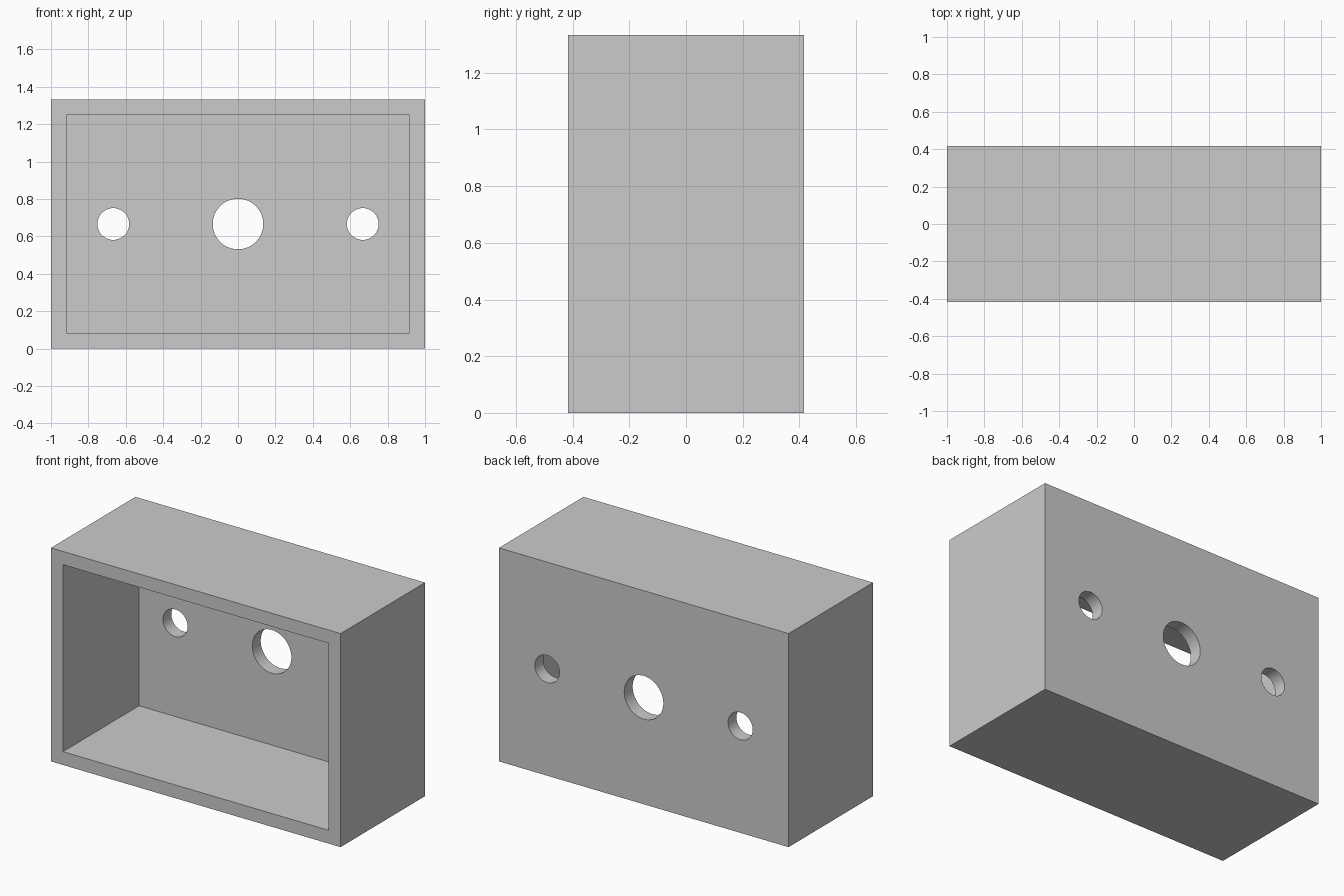
import bpy
from math import radians

if "Cube" in bpy.data.objects:
    bpy.data.objects.remove(bpy.data.objects["Cube"])

W, D, H, T = 2.0, 0.833, 1.333, 0.083   # outer size and wall thickness


def box(name, size, loc):
    bpy.ops.mesh.primitive_cube_add(size=1, location=loc)
    ob = bpy.context.object
    ob.name = name
    ob.scale = size
    bpy.ops.object.transform_apply(location=False, rotation=False, scale=True)
    return ob


def cut(target, cutter):
    mod = target.modifiers.new("cut", 'BOOLEAN')
    mod.operation = 'DIFFERENCE'
    mod.solver = 'EXACT'
    mod.object = cutter
    cutter.hide_render = True
    bpy.context.view_layer.objects.active = target
    bpy.ops.object.modifier_apply(modifier=mod.name)
    bpy.data.objects.remove(cutter)


# Outer shell
shell = box("open_box", (W, D, H), (0, 0, H / 2))

# Cavity, open towards the front
y0, y1 = -D / 2 - 0.1, D / 2 - T
cut(shell, box("cavity", (W - 2 * T, y1 - y0, H - 2 * T), (0, (y0 + y1) / 2, H / 2)))

# Large centre hole and two small side holes through the back wall
for x, r in ((0, 0.135), (-0.667, 0.085), (0.667, 0.085)):
    bpy.ops.mesh.primitive_cylinder_add(vertices=64, radius=r, depth=0.4,
                                        location=(x, D / 2, H / 2),
                                        rotation=(radians(90), 0, 0))
    cut(shell, bpy.context.object)

bpy.ops.object.select_all(action='DESELECT')
shell.select_set(True)
bpy.context.view_layer.objects.active = shell
bpy.ops.object.shade_smooth_by_angle(angle=radians(30))
